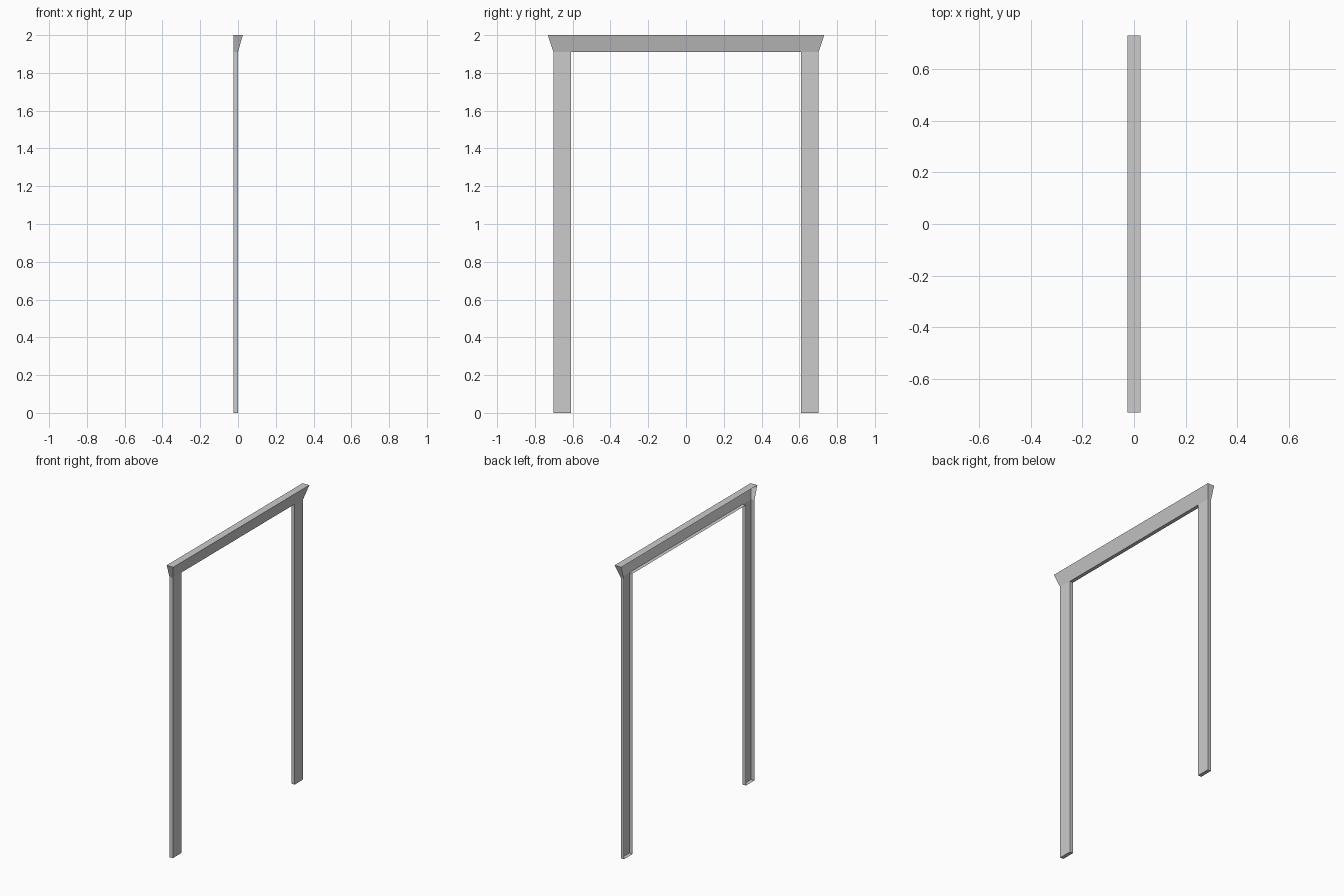
import bpy, bmesh

if "Cube" in bpy.data.objects:
    bpy.data.objects.remove(bpy.data.objects["Cube"])

# Half widths, heights and depths of the open-backed door trim
INNER, OUTER, FLARE = 0.61, 0.702, 0.732
LINTEL_Z, TOP_Z = 1.91, 2.0
BACK_X, FRONT_X, LIP_X = -0.025, 0.0, 0.025

bm = bmesh.new()


def point(y, z):
    # The face leans forward at the top of the lintel
    return bm.verts.new((LIP_X if z == TOP_Z else FRONT_X, y, z))


# Front face of each leg
corners = {}
for s in (-1, 1):
    foot_out, foot_in = point(s * OUTER, 0), point(s * INNER, 0)
    head_in, head_out = point(s * INNER, LINTEL_Z), point(s * OUTER, LINTEL_Z)
    bm.faces.new((foot_out, foot_in, head_in, head_out)[::-s])
    corners[s] = (head_out, head_in, point(s * FLARE, TOP_Z))

# Flared front face of the lintel
(lo, li, lt), (ro, ri, rt) = corners[-1], corners[1]
bm.faces.new((lo, li, ri, ro, rt, lt))

# Side walls running back from the whole outline; the back stays open
rim = [e for e in bm.edges if e.is_boundary]
walls = bmesh.ops.extrude_edge_only(bm, edges=rim)
for v in walls["geom"]:
    if isinstance(v, bmesh.types.BMVert):
        v.co.x = BACK_X

bmesh.ops.recalc_face_normals(bm, faces=bm.faces)
bm.normal_update()
front = max(bm.faces, key=lambda f: abs(f.normal.x))
if front.normal.x < 0:
    bmesh.ops.reverse_faces(bm, faces=bm.faces)

mesh = bpy.data.meshes.new("door_frame_trim")
bm.to_mesh(mesh)
bm.free()
bpy.context.collection.objects.link(bpy.data.objects.new("door_frame_trim", mesh))
